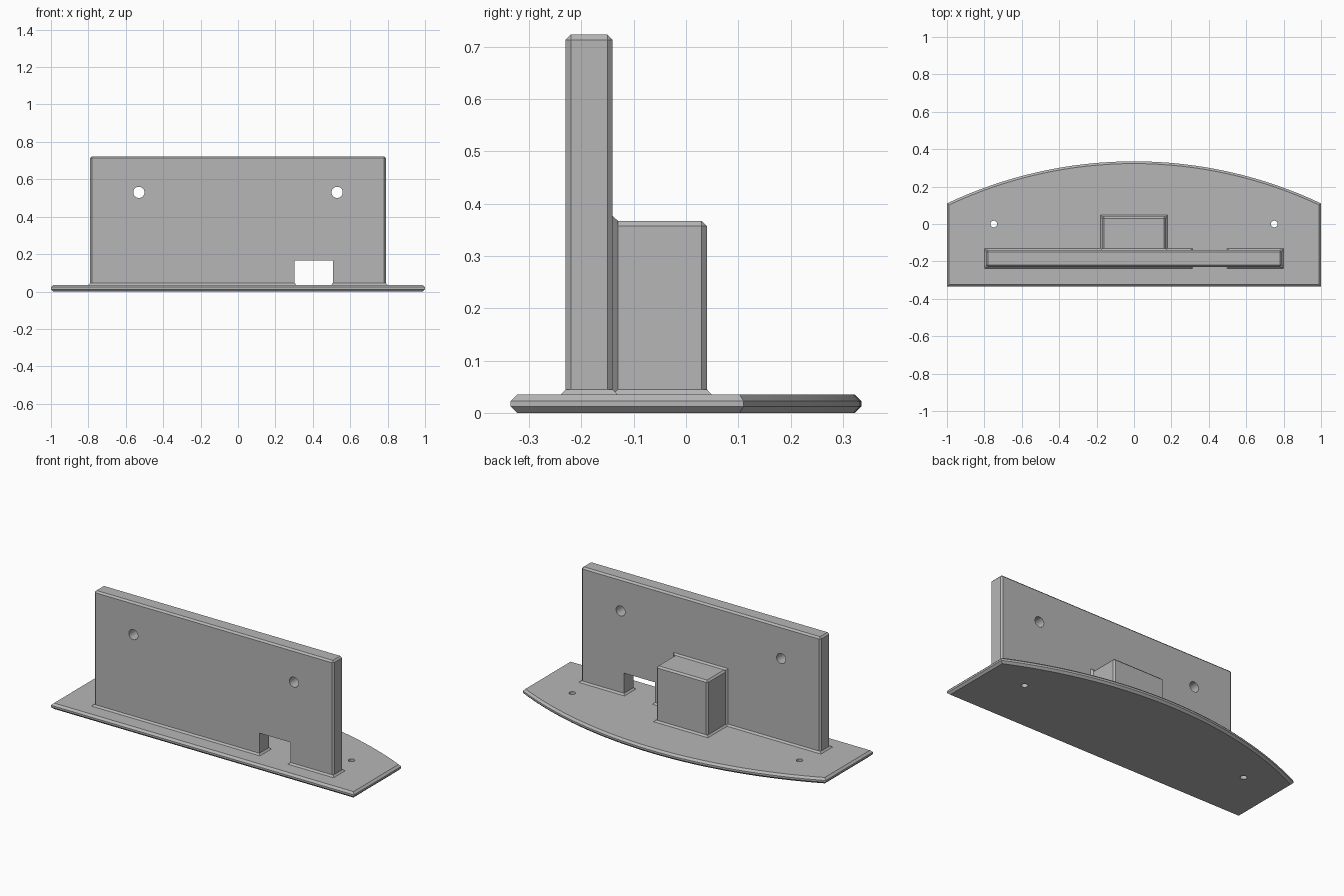
import bpy, bmesh, math
from mathutils import Matrix

default = bpy.data.objects.get("Cube")
if default:
    bpy.data.objects.remove(default, do_unlink=True)

grey = bpy.data.materials.new("light_grey")
grey.use_nodes = True
COLOUR = (0.47, 0.47, 0.47, 1)
grey.diffuse_color = COLOUR
grey.node_tree.nodes["Principled BSDF"].inputs["Base Color"].default_value = COLOUR

C = 0.01          # chamfer and foot fillet size
BASE_TOP = 0.035
NOTCH = (0.303, 0.507)
WALL_Y = (-0.23, -0.14)


def finish(name, bm):
    bmesh.ops.recalc_face_normals(bm, faces=bm.faces)
    mesh = bpy.data.meshes.new(name)
    bm.to_mesh(mesh)
    bm.free()
    mesh.materials.append(grey)
    ob = bpy.data.objects.new(name, mesh)
    bpy.context.collection.objects.link(ob)
    return ob


def box(name, x, y, z, chamfer=0):
    bm = bmesh.new()
    size = [b - a for a, b in (x, y, z)]
    mid = [(a + b) / 2 for a, b in (x, y, z)]
    bmesh.ops.create_cube(bm, matrix=Matrix.Translation(mid) @ Matrix.Diagonal((*size, 1)))
    if chamfer:
        bmesh.ops.bevel(bm, geom=bm.edges[:], offset=chamfer, segments=1, affect='EDGES')
    return finish(name, bm)


def fillet(name, lower, upper, lift):
    """Sloped collar between two rectangles (x0, x1, y0, y1); lift maps (u, v, end) to a point."""
    bm = bmesh.new()
    rings = []
    for end, (a, b, c, d) in enumerate((lower, upper)):
        rings.append([bm.verts.new(lift(u, v, end)) for u, v in ((a, c), (b, c), (b, d), (a, d))])
    bm.faces.new(rings[0])
    bm.faces.new(rings[1])
    for i in range(4):
        j = (i + 1) % 4
        bm.faces.new((rings[0][i], rings[0][j], rings[1][j], rings[1][i]))
    return finish(name, bm)


def grow(r, by=C):
    return (r[0] - by, r[1] + by, r[2] - by, r[3] + by)


def rod(name, radius, location, axis):
    bm = bmesh.new()
    bmesh.ops.create_cone(bm, cap_ends=True, segments=32, radius1=radius, radius2=radius, depth=0.4,
                          matrix=Matrix.Translation(location) @ Matrix.Rotation(math.pi / 2 if axis == 'Y' else 0, 4, 'X'))
    return finish(name, bm)


def cut(target, cutters):
    bpy.context.view_layer.objects.active = target
    for cutter in cutters:
        cutter.hide_render = True
        mod = target.modifiers.new("cut", 'BOOLEAN')
        mod.operation, mod.solver, mod.object = 'DIFFERENCE', 'EXACT', cutter
        bpy.ops.object.modifier_apply(modifier=mod.name)
        bpy.data.objects.remove(cutter, do_unlink=True)


def smooth(ob):
    bpy.ops.object.select_all(action='DESELECT')
    ob.select_set(True)
    bpy.context.view_layer.objects.active = ob
    bpy.ops.object.shade_smooth_by_angle(angle=math.radians(20))


# Base plate: straight front, bowed back, chamfered rims
bm = bmesh.new()
radius, back, steps = 2.335, 0.335, 32
half = math.asin(1 / radius)
outline = [(-1, -back), (1, -back)]
for i in range(steps + 1):
    t = half * (1 - 2 * i / steps)
    outline.append((radius * math.sin(t), back - radius + radius * math.cos(t)))
face = bm.faces.new([bm.verts.new((x, y, 0)) for x, y in outline])
made = bmesh.ops.extrude_face_region(bm, geom=[face])
bmesh.ops.translate(bm, vec=(0, 0, BASE_TOP),
                    verts=[v for v in made["geom"] if isinstance(v, bmesh.types.BMVert)])
bmesh.ops.recalc_face_normals(bm, faces=bm.faces)
rims = [e for e in bm.edges if abs(e.verts[0].co.z - e.verts[1].co.z) < 1e-5]
bmesh.ops.bevel(bm, geom=rims, offset=0.012, segments=1, affect='EDGES')
base = finish("base_plate", bm)
cut(base, [rod("screw_cutter", 0.018, (x, 0, 0), 'Z') for x in (-0.75, 0.75)])
smooth(base)

# Upright panel with two round holes and a cable notch
panel = box("upright_panel", (-0.79, 0.79), WALL_Y, (0.02, 0.723), C)
cutters = [rod("hole_cutter", 0.03, (x, -0.18, 0.53), 'Y') for x in (-0.53, 0.53)]
cutters.append(box("notch_cutter", NOTCH, (-0.4, 0.1), (-0.1, 0.165)))
cut(panel, cutters)
smooth(panel)

# Support block behind the panel
box("support_block", (-0.17, 0.17), (-0.19, 0.04), (0.02, 0.367), C)

# Sloped fillets where the parts meet
feet = {
    "panel_foot_right": (-0.79, NOTCH[0], *WALL_Y),
    "panel_foot_left": (NOTCH[1], 0.79, *WALL_Y),
    "block_foot": (-0.17, 0.17, -0.16, 0.04),
}
for name, rect in feet.items():
    fillet(name, grow(rect), rect, lambda u, v, end: (u, v, BASE_TOP - 0.001 + end * (C + 0.001)))
joint = (-0.17, 0.17, 0.02, 0.367)
fillet("block_joint", grow(joint), joint, lambda u, v, end: (u, WALL_Y[1] - 0.001 + end * (C + 0.001), v))
